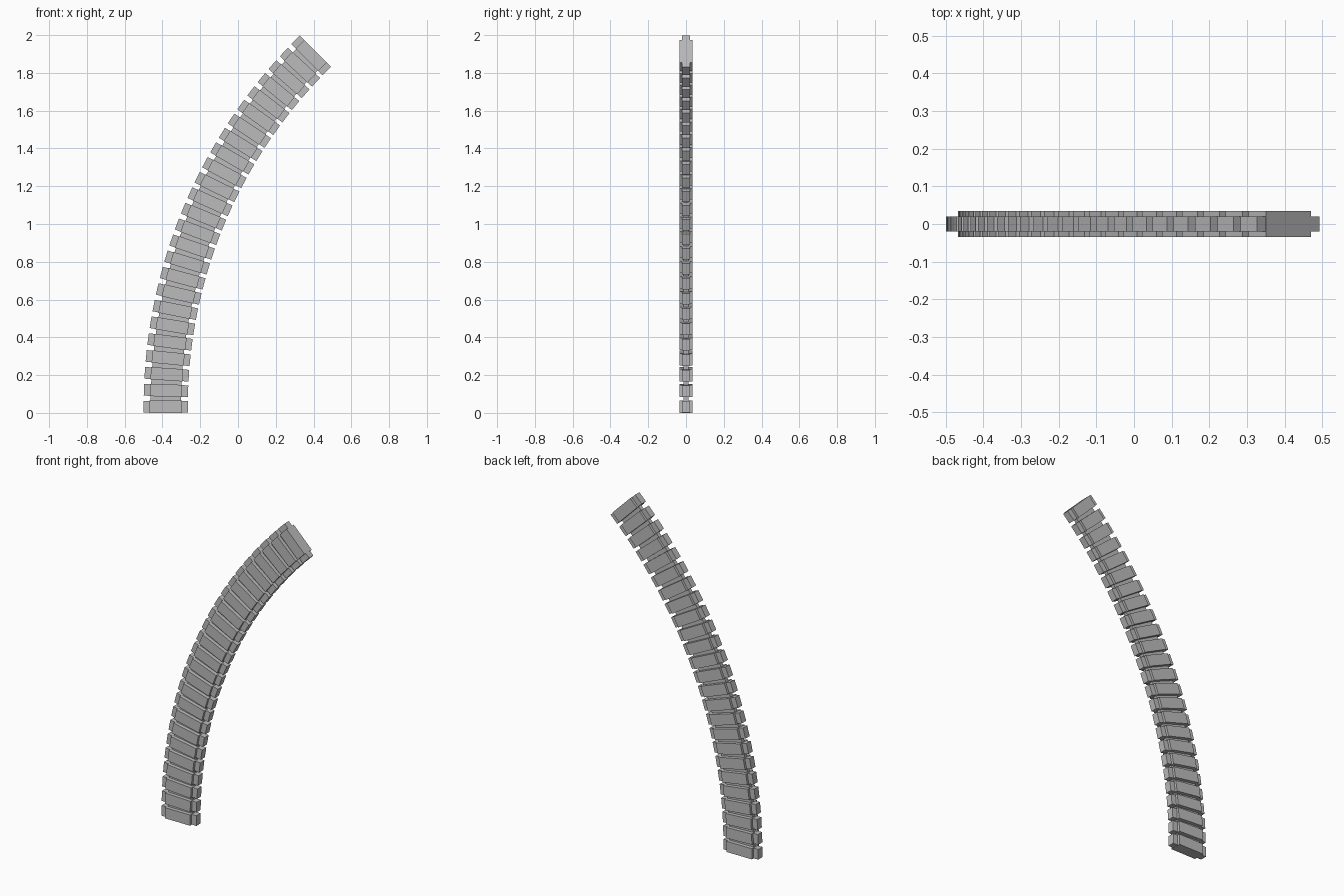
import bpy, bmesh, math
from mathutils import Matrix, Vector

if "Cube" in bpy.data.objects:
    bpy.data.objects.remove(bpy.data.objects["Cube"])

grey = bpy.data.materials.new("plain grey")
grey.use_nodes = True
colour = (0.5, 0.5, 0.5, 1)
grey.diffuse_color = colour
grey.node_tree.nodes["Principled BSDF"].inputs["Base Color"].default_value = colour

COUNT = 25
RADIUS = 2.63
STEP = math.radians(45) / (COUNT - 1)
HEIGHT = 0.065
CENTRE = Vector((-0.3825 + RADIUS, 0, HEIGHT / 2))


def box_mesh(name, *boxes):
    """One mesh from boxes given as (centre x, size)."""
    bm = bmesh.new()
    for x, size in boxes:
        bmesh.ops.create_cube(bm, size=1, matrix=Matrix.Translation((x, 0, 0)) @ Matrix.Diagonal((*size, 1)))
    mesh = bpy.data.meshes.new(name)
    bm.to_mesh(mesh)
    bm.free()
    mesh.materials.append(grey)
    return mesh


def place(name, mesh, step):
    """Put a part on the arc, turned to follow it."""
    obj = bpy.data.objects.new(name, mesh)
    bpy.context.collection.objects.link(obj)
    obj.matrix_world = (Matrix.Translation(CENTRE) @ Matrix.Rotation(step * STEP, 4, 'Y')
                        @ Matrix.Translation((-RADIUS, 0, 0)))


# Thick plate, narrower side tabs, and thin link between neighbours
plate = box_mesh("plate", (0, (0.17, 0.07, HEIGHT)))
tabs = box_mesh("side_tabs", *[(s * 0.1, (0.034, 0.04, 0.062)) for s in (-1, 1)])
link = box_mesh("link", (0, (0.16, 0.024, 0.04)))

for i in range(COUNT):
    place(f"plate_{i + 1}", plate, i)
    place(f"side_tabs_{i + 1}", tabs, i)
    if i < COUNT - 1:
        place(f"link_{i + 1}", link, i + 0.5)
